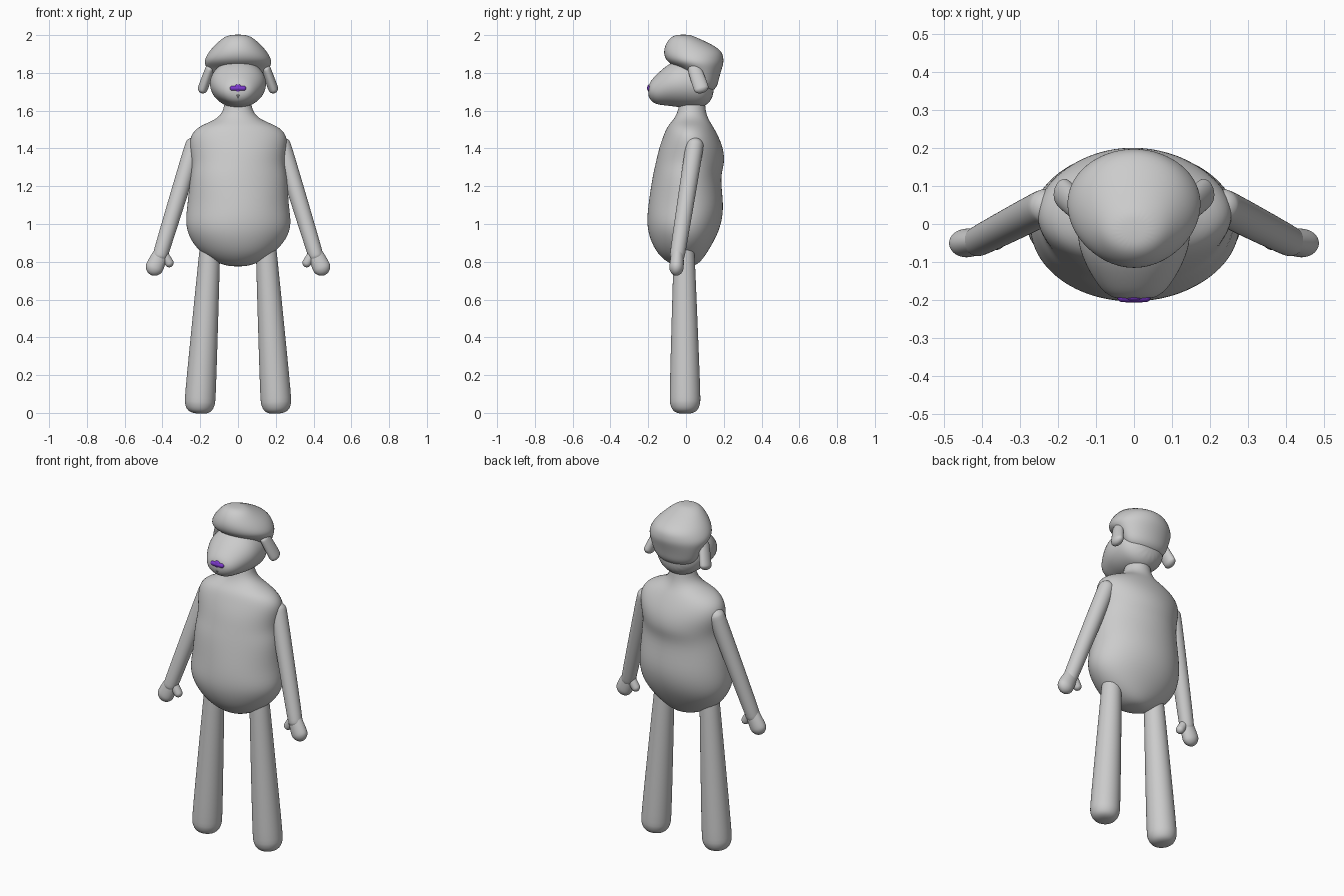
import bpy, bmesh, math
from mathutils import Vector

cube = bpy.data.objects.get("Cube")
if cube:
    bpy.data.objects.remove(cube)


def material(name, colour):
    mat = bpy.data.materials.new(name)
    mat.use_nodes = True
    mat.diffuse_color = (*colour, 1)
    shader = mat.node_tree.nodes["Principled BSDF"]
    shader.inputs["Base Color"].default_value = mat.diffuse_color
    return mat


grey = material("soft grey", (.6, .6, .6))
purple = material("purple", (.2, .04, .6))
dark = material("dark grey", (.2, .2, .2))


def skin(name, rings, across, along, mat=grey, sides=16, lump=0):
    """Skin elliptical rings (centre, radius across, radius along) into a smooth part."""
    bm = bmesh.new()
    rows = []
    for centre, wide, deep in rings:
        row = []
        for i in range(sides):
            angle = math.tau * i / sides
            wave = math.sin(3 * angle + 14 * centre.z) * math.sin(9 * centre.z)
            offset = across * wide * math.cos(angle) + along * deep * math.sin(angle)
            row.append(bm.verts.new(centre + offset * (1 + lump * wave)))
        rows.append(row)
    for low, high in zip(rows, rows[1:]):
        for i in range(sides):
            bm.faces.new((low[i - 1], low[i], high[i], high[i - 1]))
    bm.faces.new(rows[0])
    bm.faces.new(rows[-1])
    bmesh.ops.recalc_face_normals(bm, faces=bm.faces)
    for face in bm.faces:
        face.smooth = True
    mesh = bpy.data.meshes.new(name)
    bm.to_mesh(mesh)
    bm.free()
    mesh.materials.append(mat)
    part = bpy.data.objects.new(name, mesh)
    bpy.context.collection.objects.link(part)
    smooth = part.modifiers.new("smooth", "SUBSURF")
    smooth.levels = smooth.render_levels = 2


def upright(name, stations, lump=0):
    """Skin a vertical profile of (height, half width, front, back)."""
    rings = [(Vector((0, (front + back) / 2, height)), wide, (back - front) / 2)
             for height, wide, front, back in stations]
    skin(name, rings, Vector((1, 0, 0)), Vector((0, 1, 0)), sides=24, lump=lump)


def capsule(name, start, end, start_radius, end_radius, flat=1, blunt=1, mat=grey):
    """Skin a tapering limb with rounded ends; flat thins it from front to back."""
    start, end = Vector(start), Vector(end)
    axis = (end - start).normalized()
    across = Vector((0, 1, 0)).cross(axis).normalized()
    along = axis.cross(across)
    rings = []
    for centre, radius, first in ((start, start_radius, -4), (end, end_radius, 0)):
        for step in range(first, first + 5):
            angle = math.radians(step * 21)
            wide = radius * math.cos(angle) ** blunt
            rings.append((centre + axis * radius * math.sin(angle), wide, wide * flat))
    skin(name, rings, across, along, mat)


# Plump torso with soft folds, running up into the neck
upright("body", [
    (.775, .04, -.04, .03), (.79, .1, -.09, .07), (.84, .19, -.15, .11),
    (.92, .26, -.19, .16), (1, .285, -.21, .19), (1.1, .27, -.2, .205),
    (1.25, .26, -.18, .18), (1.32, .245, -.165, .205), (1.4, .26, -.145, .2),
    (1.47, .26, -.12, .17), (1.52, .21, -.1, .14), (1.55, .12, -.07, .12),
    (1.6, .07, -.04, .1), (1.7, .07, -.03, .1)], lump=.025)

# Head tapering forward into the snout
head = [(-.2, 1.705, .035, .02), (-.19, 1.705, .07, .05), (-.16, 1.71, .1, .08),
        (-.1, 1.735, .135, .11), (-.04, 1.745, .155, .13), (.04, 1.74, .15, .13),
        (.1, 1.735, .135, .12), (.15, 1.73, .06, .06)]
skin("head", [(Vector((0, y, z)), wide, tall) for y, z, wide, tall in head],
     Vector((1, 0, 0)), Vector((0, 0, 1)))

# Woolly cap overhanging the forehead and covering the nape
upright("wool_cap", [
    (1.69, .06, .05, .12), (1.72, .125, .02, .165), (1.77, .145, .01, .175),
    (1.82, .165, -.03, .19), (1.85, .18, -.09, .2), (1.88, .175, -.115, .2),
    (1.92, .15, -.12, .19), (1.96, .11, -.105, .12), (1.99, .075, -.08, .05),
    (2.003, .035, -.05, .02)])

# Nose bar, its lower tip and the small mouth
capsule("nose", (-.03, -.193, 1.718), (.03, -.193, 1.718), .014, .014, mat=purple)
capsule("nose_tip", (0, -.194, 1.715), (0, -.194, 1.7), .025, .01, flat=.5, mat=purple)
capsule("mouth", (0, -.191, 1.68), (0, -.191, 1.67), .016, .006, flat=.6, mat=dark)

for side, s in (("left", 1), ("right", -1)):
    # Drooping ear
    capsule(side + "_ear", (s * .15, .045, 1.82), (s * .185, .08, 1.72),
            .025, .028, flat=1.5)

    # Arm with mitten hand and thumb
    capsule(side + "_arm", (s * .235, .045, 1.41), (s * .41, -.045, .84), .05, .042)
    capsule(side + "_hand", (s * .41, -.045, .84), (s * .44, -.05, .775),
            .042, .05, flat=.8)
    capsule(side + "_thumb", (s * .4, -.045, .85), (s * .365, -.045, .795), .025, .025)

    # Straight leg widening to a blunt foot
    capsule(side + "_leg", (s * .2, -.005, .08), (s * .15, -.01, .85),
            .085, .057, blunt=.5)
